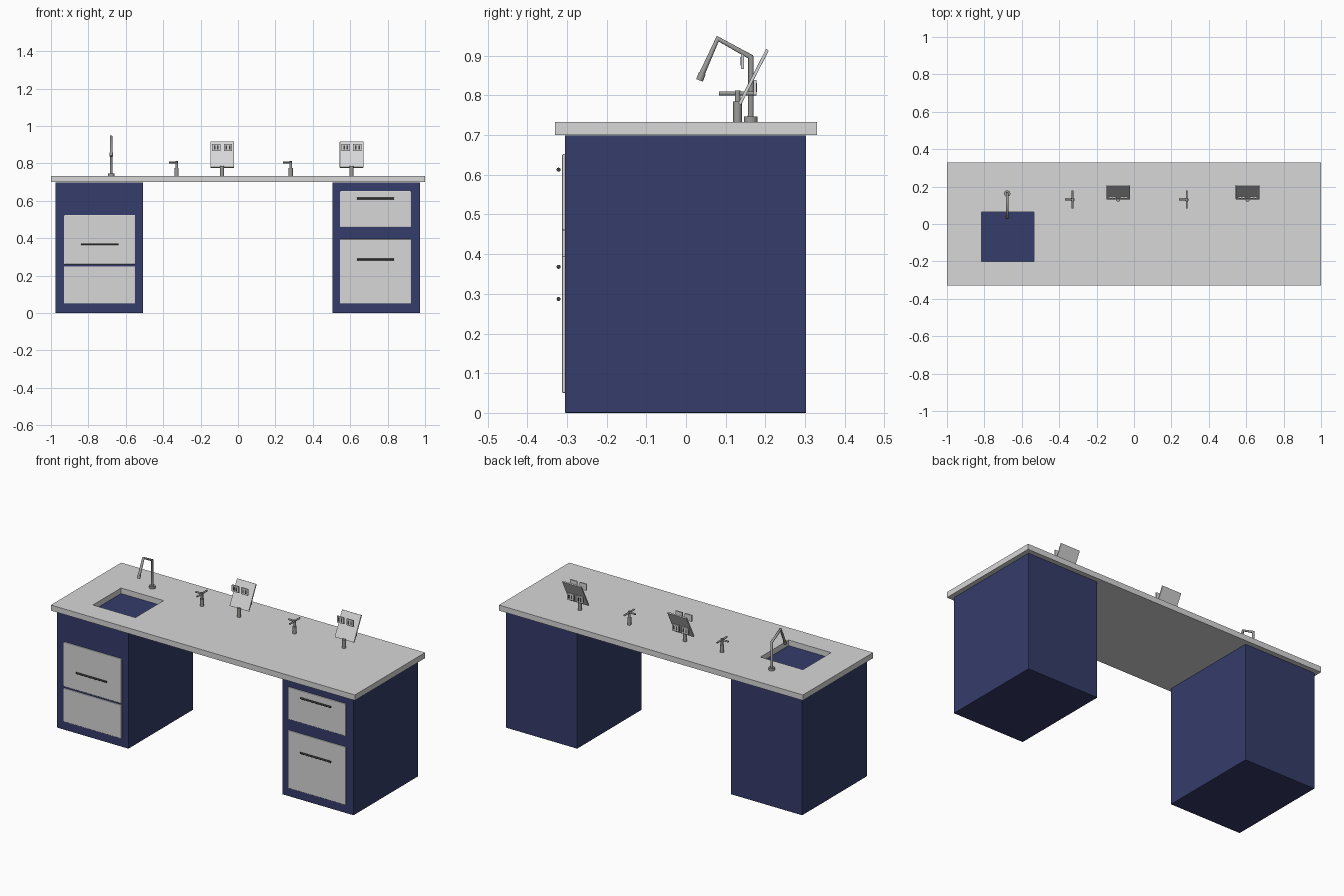
import bpy
import bmesh
from math import atan2
from mathutils import Vector

cube = bpy.data.objects.get("Cube")
if cube:
    bpy.data.objects.remove(cube, do_unlink=True)


def material(name, rgb):
    m = bpy.data.materials.new(name)
    m.use_nodes = True
    m.diffuse_color = (*rgb, 1)
    m.node_tree.nodes["Principled BSDF"].inputs["Base Color"].default_value = (*rgb, 1)
    return m


GREY = material("light grey", (0.68, 0.68, 0.69))
NAVY = material("navy blue", (0.035, 0.045, 0.145))
STEEL = material("steel", (0.33, 0.33, 0.32))
DARK = material("dark metal", (0.05, 0.05, 0.05))


def finish(name, bm, mat):
    mesh = bpy.data.meshes.new(name)
    bm.to_mesh(mesh)
    bm.free()
    mesh.materials.append(mat)
    obj = bpy.data.objects.new(name, mesh)
    bpy.context.collection.objects.link(obj)
    return obj


def box(name, lo, hi, mat, bevel=0):
    """Box between two corners, with optional softened edges."""
    lo, hi = Vector(lo), Vector(hi)
    bm = bmesh.new()
    bmesh.ops.create_cube(bm, size=1)
    for v in bm.verts:
        v.co = v.co * (hi - lo)
    if bevel:
        bmesh.ops.bevel(bm, geom=bm.edges[:], offset=bevel, segments=2,
                        profile=0.5, affect='EDGES')
    obj = finish(name, bm, mat)
    obj.location = (lo + hi) / 2
    return obj


def rod(name, start, end, radius, mat, sides=20):
    """Smooth cylinder between two points."""
    start, end = Vector(start), Vector(end)
    bm = bmesh.new()
    bmesh.ops.create_cone(bm, cap_ends=True, segments=sides, radius1=radius,
                          radius2=radius, depth=(end - start).length)
    for f in bm.faces:
        f.smooth = len(f.verts) == 4
    obj = finish(name, bm, mat)
    obj.location = (start + end) / 2
    obj.rotation_euler = (end - start).to_track_quat('Z', 'Y').to_euler()
    return obj


TOP = 0.733

# Worktop with the sink opening cut through it
worktop = box("worktop", (-1, -0.33, 0.70), (1, 0.33, TOP), GREY)
cutter = box("sink_cutter", (-0.815, -0.2, 0.6), (-0.535, 0.065, 0.8), GREY)
cutter.hide_render = True
cutter.hide_viewport = True
cut = worktop.modifiers.new("sink_opening", 'BOOLEAN')
cut.operation = 'DIFFERENCE'
cut.solver = 'EXACT'
cut.object = cutter

# Cabinets
for side, x in (("right", -0.742), ("left", 0.739)):
    box(side + "_cabinet", (x - 0.235, -0.305, 0), (x + 0.235, 0.303, 0.699), NAVY, 0.002)

# Drawer fronts: name, centre x, bottom, top, handle height
drawers = (
    ("right_lower_drawer", -0.74, 0.05, 0.25, None),
    ("right_upper_drawer", -0.74, 0.26, 0.525, 0.368),
    ("left_lower_drawer", 0.735, 0.05, 0.395, 0.287),
    ("left_upper_drawer", 0.735, 0.46, 0.652, 0.613),
)
for name, x, low, high, grip in drawers:
    box(name, (x - 0.19, -0.312, low), (x + 0.19, -0.304, high), GREY, 0.003)
    if grip:
        rod(name + "_handle", (x - 0.1, -0.321, grip), (x + 0.1, -0.321, grip), 0.005, DARK)

# Sink faucet: base collar, riser, sloping arm and drooping spout
FX = -0.678
path = [(FX, 0.163, TOP), (FX, 0.163, 0.897), (FX, 0.08, 0.943), (FX, 0.036, 0.845)]
rod("faucet_base", path[0], (FX, 0.163, 0.747), 0.017, STEEL)
curve = bpy.data.curves.new("faucet_pipe", 'CURVE')
curve.dimensions = '3D'
curve.bevel_depth = 0.0075
curve.bevel_resolution = 4
curve.use_fill_caps = True
spline = curve.splines.new('POLY')
spline.points.add(len(path) - 1)
for point, co in zip(spline.points, path):
    point.co = (*co, 1)
curve.materials.append(STEEL)
bpy.context.collection.objects.link(bpy.data.objects.new("faucet_pipe", curve))
rod("faucet_nozzle", (FX, 0.041, 0.856), (FX, 0.034, 0.838), 0.009, STEEL)

# Gas taps: stepped post with a cross bar and a side lever
for side, x in (("right", -0.328), ("left", 0.282)):
    name = side + "_gas_tap"
    rod(name + "_post", (x, 0.13, TOP), (x, 0.13, 0.775), 0.011, STEEL)
    rod(name + "_neck", (x, 0.13, 0.775), (x, 0.13, 0.812), 0.007, STEEL)
    rod(name + "_bar", (x, 0.083, 0.805), (x, 0.178, 0.805), 0.005, STEEL)
    rod(name + "_lever", (x - 0.042, 0.13, 0.805), (x, 0.13, 0.805), 0.005, STEEL)

# Socket stands: post, leaning panel, outlets in front and behind
for side, x in (("right", -0.085), ("left", 0.607)):
    name = side + "_socket"
    rod(name + "_post", (x, 0.13, TOP), (x, 0.13, 0.785), 0.011, STEEL)
    low, high = Vector((x, 0.135, 0.778)), Vector((x, 0.205, 0.915))
    lean = high - low
    half = lean.length / 2
    panel = box(name + "_panel", (-0.063, -0.004, -half), (0.063, 0.004, half), GREY, 0.001)
    panel.location = (low + high) / 2
    panel.rotation_euler.x = -atan2(lean.y, lean.z)
    for face, y, z, out in (("front", 0.142, 0.886, -1), ("back", 0.174, 0.82, 1)):
        for hand, dx in (("right", -0.031), ("left", 0.031)):
            cx = x + dx
            part = f"{name}_{face}_{hand}_outlet"
            box(part, (cx - 0.022, y - 0.004, z - 0.019), (cx + 0.022, y + 0.004, z + 0.019), GREY)
            for slot in (-0.009, 0.009):
                edge = y + out * 0.004
                box(part + "_slot", (cx + slot - 0.004, edge - 0.001, z - 0.011),
                    (cx + slot + 0.004, edge + 0.001, z + 0.011), DARK)
